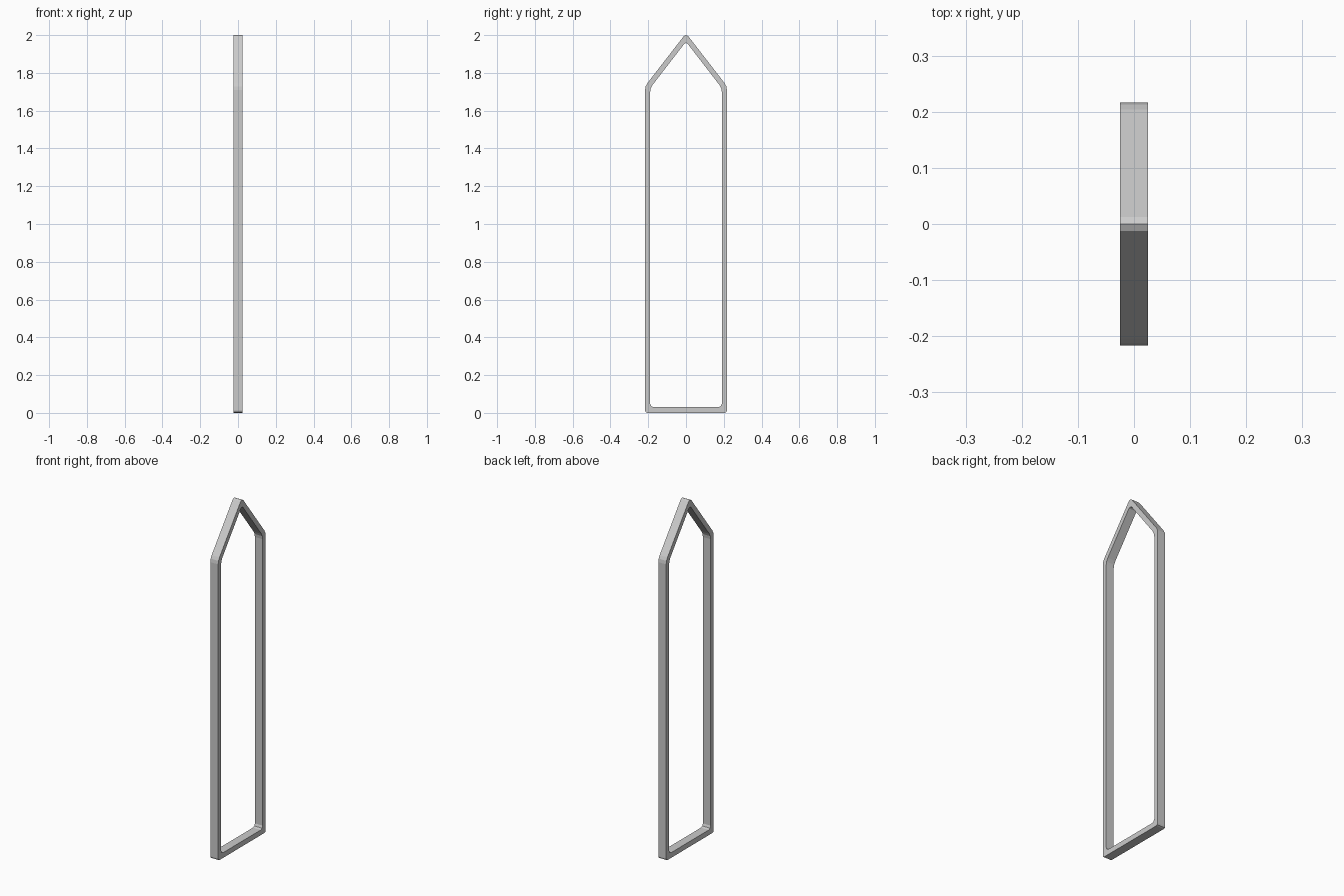
import bpy, bmesh
from mathutils import Vector

if "Cube" in bpy.data.objects:
    bpy.data.objects.remove(bpy.data.objects["Cube"])

HALF_DEPTH = 0.025
SEG = 2


def fillet(corners):
    """Round each (y, z, tangent length) corner with an arc-like curve."""
    pts = []
    n = len(corners)
    for i, (y, z, t) in enumerate(corners):
        p = Vector((y, z))
        a = (Vector(corners[i - 1][:2]) - p).normalized()
        b = (Vector(corners[(i + 1) % n][:2]) - p).normalized()
        s, e = p + a * t, p + b * t
        # circle centre lies on the corner bisector
        bis = (a + b).normalized()
        c = p + bis * (t / bis.dot(a))
        r = (s - c).length
        for k in range(SEG + 1):
            f = k / SEG
            pts.append(c + ((s - c) * (1 - f) + (e - c) * f).normalized() * r)
    return pts


def house(w, z0, shoulder, apex, t_base, t_shoulder, t_apex):
    return fillet([(-w, z0, t_base), (w, z0, t_base), (w, shoulder, t_shoulder),
                   (0, apex, t_apex), (-w, shoulder, t_shoulder)])


# Outer and inner outlines of the pointed frame
outer = house(0.2165, 0.0, 1.73, 2.0098, 0.012, 0.02, 0.02)
inner = house(0.1895, 0.03, 1.72, 1.9655, 0.018, 0.02, 0.016)

# Bridge the outlines into a closed bar loop
bm = bmesh.new()
rings = [[bm.verts.new((x, p.x, p.y)) for p in outline]
         for outline, x in ((outer, -HALF_DEPTH), (outer, HALF_DEPTH),
                            (inner, HALF_DEPTH), (inner, -HALF_DEPTH))]
n = len(outer)
for r in range(4):
    A, B = rings[r], rings[(r + 1) % 4]
    for i in range(n):
        j = (i + 1) % n
        bm.faces.new((A[i], A[j], B[j], B[i]))
bmesh.ops.recalc_face_normals(bm, faces=bm.faces)
mesh = bpy.data.meshes.new("pointed_frame")
bm.to_mesh(mesh)
bm.free()
frame = bpy.data.objects.new("pointed_frame", mesh)
bpy.context.collection.objects.link(frame)
